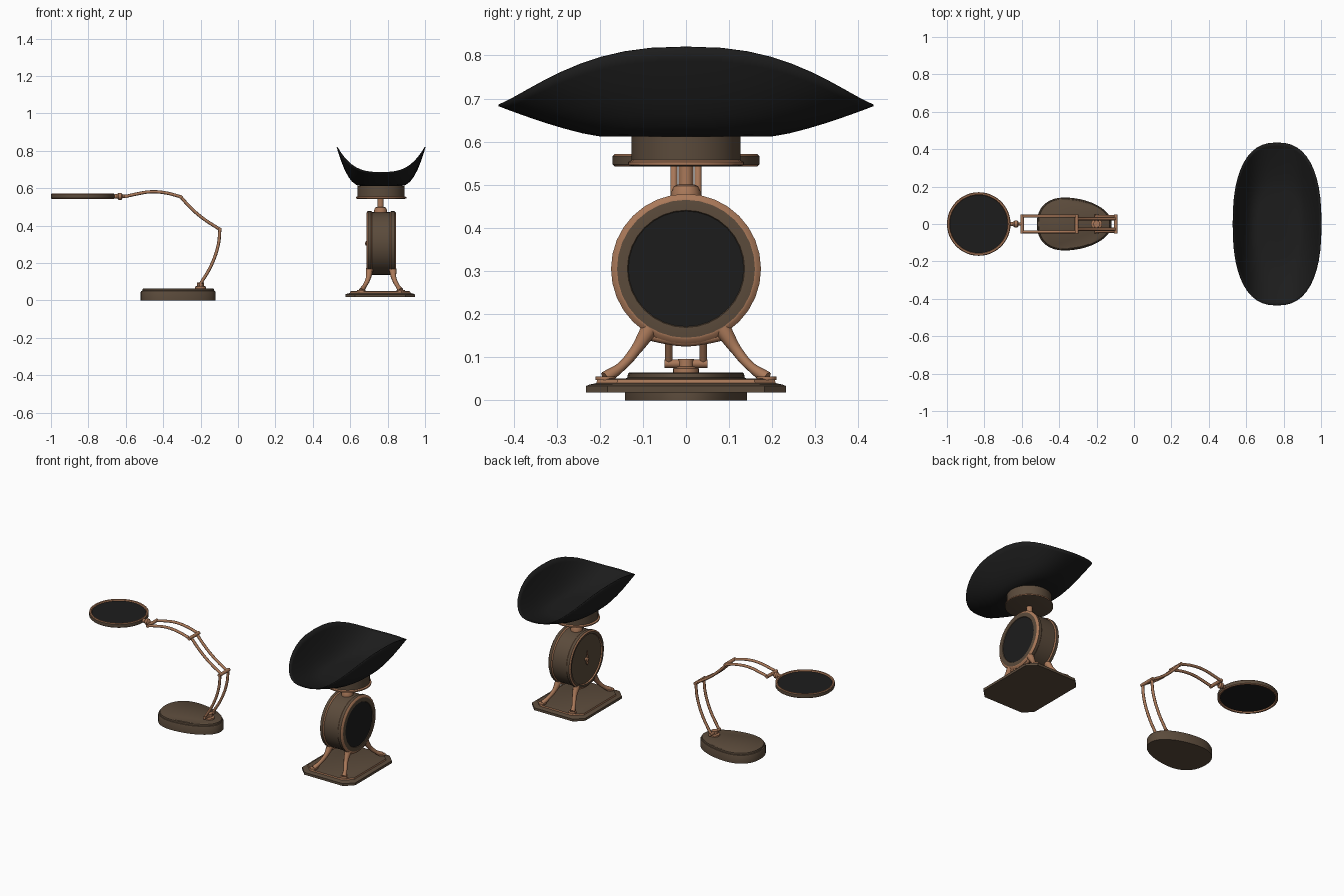
import bpy, bmesh, math
from mathutils import Vector

if "Cube" in bpy.data.objects:
    bpy.data.objects.remove(bpy.data.objects["Cube"])


def material(name, rgb):
    m = bpy.data.materials.new(name)
    m.diffuse_color = (*rgb, 1)
    m.use_nodes = True
    m.node_tree.nodes["Principled BSDF"].inputs["Base Color"].default_value = m.diffuse_color
    return m


MATS = [material("dark_bronze", (0.105, 0.07, 0.044)),
        material("copper", (0.40, 0.19, 0.10)),
        material("black", (0.012, 0.012, 0.012))]
BRONZE, COPPER, BLACK = 0, 1, 2


def finish(name, bm):
    bmesh.ops.recalc_face_normals(bm, faces=bm.faces)
    me = bpy.data.meshes.new(name)
    bm.to_mesh(me)
    bm.free()
    for m in MATS:
        me.materials.append(m)
    ob = bpy.data.objects.new(name, me)
    bpy.context.collection.objects.link(ob)
    return ob


def loft(name, rings, bands, caps):
    """Skin a stack of closed rings; one colour per band, two for the caps."""
    bm = bmesh.new()
    vs = [[bm.verts.new(p) for p in r] for r in rings]
    n = len(vs[0])
    for a, b, mi in zip(vs, vs[1:], bands):
        for i in range(n):
            j = (i + 1) % n
            bm.faces.new((a[i], a[j], b[j], b[i])).material_index = mi
    bm.faces.new(vs[0][::-1]).material_index = caps[0]
    bm.faces.new(vs[-1]).material_index = caps[1]
    return finish(name, bm)


def lathe(name, loc, axis, profile, bands, caps, segs=40):
    """Turn (radius, height) points round an axis."""
    rings = []
    for r, h in profile:
        ring = []
        for i in range(segs):
            t = 2 * math.pi * i / segs
            c, s = r * math.cos(t), r * math.sin(t)
            p = {"X": (h, c, s), "Y": (s, h, c), "Z": (c, s, h)}[axis]
            ring.append(Vector(loc) + Vector(p))
        rings.append(ring)
    return loft(name, rings, bands, caps)


def cylinder(name, loc, axis, r, half, mi, segs=16):
    return lathe(name, loc, axis, [(r, -half), (r, half)], [mi], (mi, mi), segs)


def rod(name, pts, r, radii=None, mi=COPPER):
    cu = bpy.data.curves.new(name, "CURVE")
    cu.dimensions = "3D"
    cu.bevel_depth, cu.bevel_resolution = r, 2
    cu.resolution_u, cu.use_fill_caps = 6, True
    sp = cu.splines.new("BEZIER")
    sp.bezier_points.add(len(pts) - 1)
    for k, (bp, p) in enumerate(zip(sp.bezier_points, pts)):
        bp.co = p
        bp.handle_left_type = bp.handle_right_type = "AUTO"
        bp.radius = radii[k] if radii else 1
    cu.materials.append(MATS[mi])
    ob = bpy.data.objects.new(name, cu)
    bpy.context.collection.objects.link(ob)
    return ob


# ---------- magnifier lamp ----------
def egg(scale, z, n=48):
    ring = []
    for i in range(n):
        t = 2 * math.pi * i / n
        c, s = math.cos(t), math.sin(t)
        u = math.copysign(abs(c) ** 0.9, c)
        y = 0.138 * math.copysign(abs(s) ** 0.9, s) * (1 - 0.2 * u)
        ring.append((-0.32 + 0.2 * u * scale, y * scale, z))
    return ring


loft("lamp_base", [egg(s, z) for s, z in
     ((1, 0), (1, 0.046), (0.985, 0.051), (0.96, 0.053), (0.95, 0.062), (0.92, 0.065))],
     [BRONZE] * 5, (BRONZE, BRONZE))

# pivot on the base
lathe("lamp_pivot_foot", (-0.2, 0, 0.062), "Z", [(0.03, 0), (0.03, 0.012), (0.018, 0.016), (0.018, 0.034)],
      [COPPER] * 3, (COPPER, COPPER), 20)
cylinder("lamp_pivot_pin", (-0.2, 0, 0.085), "Y", 0.010, 0.05, COPPER)

# three pairs of curved arm rods
ARMS = {
    "lower_arm": (0.040, [(-0.203, 0.085), (-0.142, 0.19), (-0.105, 0.30), (-0.097, 0.38)]),
    "middle_arm": (0.028, [(-0.097, 0.38), (-0.195, 0.445), (-0.257, 0.50), (-0.307, 0.555)]),
    "upper_arm": (0.042, [(-0.307, 0.555), (-0.39, 0.576), (-0.47, 0.581), (-0.54, 0.570), (-0.598, 0.557)]),
}
for name, (y, path) in ARMS.items():
    for side, sy in (("left", -1), ("right", 1)):
        rod(f"{name}_{side}", [(x, sy * y, z) for x, z in path], 0.0085)
for name, x, z in (("elbow_pin", -0.097, 0.38), ("shoulder_pin", -0.307, 0.555), ("head_pin", -0.598, 0.557)):
    cylinder(name, (x, 0, z), "Y", 0.010, 0.05, COPPER)

# neck and round lens
lathe("lens_neck", (-0.6, 0, 0.557), "X",
      [(0.008, -0.07), (0.012, -0.055), (0.012, -0.046), (0.019, -0.038), (0.019, -0.024), (0.009, -0.016), (0.009, 0.005)],
      [COPPER] * 6, (COPPER, COPPER), 16)
lathe("lens_frame", (-0.83, 0, 0.557), "Z",
      [(0.155, -0.006), (0.158, -0.013), (0.166, -0.014), (0.170, -0.010), (0.170, 0.010),
       (0.166, 0.014), (0.158, 0.013), (0.155, 0.006)],
      [COPPER, COPPER, COPPER, BRONZE, COPPER, COPPER, COPPER], (BLACK, BLACK), 48)

# ---------- weighing scale ----------
CX, CZ = 0.765, 0.305


def plate(hx, hy, z, cut):
    pts = [(hx, cut - hy), (hx, hy - cut), (hx - cut, hy), (cut - hx, hy),
           (-hx, hy - cut), (-hx, cut - hy), (cut - hx, -hy), (hx - cut, -hy)]
    return [(CX - 0.005 + x, y, z) for x, y in pts]


loft("scale_base", [plate(0.185, 0.232, 0.018, 0.05), plate(0.185, 0.232, 0.033, 0.05),
                    plate(0.178, 0.225, 0.036, 0.05), plate(0.162, 0.208, 0.040, 0.048),
                    plate(0.160, 0.206, 0.048, 0.048), plate(0.155, 0.200, 0.050, 0.046)],
     [BRONZE, BRONZE, BRONZE, COPPER, BRONZE], (BRONZE, BRONZE))

# four flared legs and feet, joined by a cradle under the drum
for sx in (-1, 1):
    fx = "back" if sx < 0 else "dial"
    for sy in (-1, 1):
        fy = "left" if sy < 0 else "right"
        rod(f"leg_{fx}_{fy}",
            [(CX + sx * 0.105, sy * 0.187, 0.052), (CX + sx * 0.088, sy * 0.150, 0.078),
             (CX + sx * 0.070, sy * 0.118, 0.115), (CX + sx * 0.062, sy * 0.085, 0.165)],
            0.014, [1.1, 0.8, 0.95, 1.5])
        cylinder(f"foot_{fx}_{fy}", (CX + sx * 0.105, sy * 0.187, 0.051), "Z", 0.023, 0.004, COPPER)
    rod(f"cradle_{fx}", [(CX + sx * 0.06, y, z) for y, z in
                         ((-0.105, 0.155), (-0.05, 0.142), (0, 0.136), (0.05, 0.142), (0.105, 0.155))], 0.011)

# round drum body with black glass on one face
lathe("drum", (CX, 0, CZ), "X",
      [(0.150, -0.068), (0.152, -0.076), (0.165, -0.077), (0.174, -0.071), (0.174, -0.054), (0.168, -0.048),
       (0.168, 0.048), (0.174, 0.054), (0.174, 0.071), (0.165, 0.079), (0.160, 0.080), (0.136, 0.080), (0.134, 0.077)],
      [COPPER, BRONZE, COPPER, BRONZE, COPPER, BRONZE, COPPER, BRONZE, COPPER, COPPER, BRONZE, BRONZE],
      (BRONZE, BLACK), 32)

# pointer on the plain face
lathe("pointer_hub", (CX - 0.066, 0, CZ), "X", [(0.012, 0), (0.012, -0.014), (0.006, -0.019)],
      [COPPER] * 2, (COPPER, COPPER), 12)
hand = [(0, 0.055), (0.008, 0.02), (0.005, 0), (0.012, -0.02), (0, -0.036), (-0.012, -0.02), (-0.005, 0), (-0.008, 0.02)]
loft("pointer_hand", [[(CX + x, y, CZ + z) for y, z in hand] for x in (-0.079, -0.075)],
     [COPPER], (COPPER, COPPER))

# post, collar and pan holder
lathe("post", (CX - 0.003, 0, 0), "Z",
      [(0.034, 0.465), (0.034, 0.484), (0.028, 0.497), (0.017, 0.501), (0.017, 0.55)],
      [COPPER] * 4, (COPPER, COPPER), 20)
lathe("pan_holder", (CX, 0, 0), "Z",
      [(0.125, 0.543), (0.135, 0.546), (0.135, 0.553), (0.126, 0.557), (0.126, 0.612)],
      [BRONZE, COPPER, COPPER, BRONZE], (BRONZE, BRONZE), 40)

# saddle-shaped pan: long ends low, side lips high
N, STEPS, FLOOR = 48, (0.2, 0.45, 0.55, 0.65, 0.74, 0.82, 0.9, 0.96, 1.0), 0.614
bm = bmesh.new()
centre = bm.verts.new((CX, 0, FLOOR))
prev = None
for s in STEPS:
    ring = []
    for i in range(N):
        t = 2 * math.pi * i / N
        c, d = math.cos(t), math.sin(t)
        u = math.copysign(abs(c) ** 0.82, c)
        v = math.copysign(abs(d) ** 0.82, d)
        rim = 0.685 + 0.135 * abs(u) ** 3
        g = max(0, (s - 0.45) / 0.55) ** (1.3 + 0.9 * u * u)
        ring.append(bm.verts.new((CX + 0.235 * s * u, 0.435 * s * v, FLOOR + (rim - FLOOR) * g)))
    for i in range(N):
        j = (i + 1) % N
        if prev:
            bm.faces.new((prev[i], prev[j], ring[j], ring[i]))
        else:
            bm.faces.new((centre, ring[i], ring[j]))
    prev = ring
for f in bm.faces:
    f.material_index = BLACK
pan = finish("pan", bm)
sol = pan.modifiers.new("thickness", "SOLIDIFY")
sol.thickness, sol.offset = 0.005, 0

# smooth shading with sharp edges kept
for ob in bpy.context.scene.objects:
    ob.select_set(ob.type == "MESH")
bpy.context.view_layer.objects.active = pan
bpy.ops.object.shade_smooth_by_angle(angle=math.radians(35))
